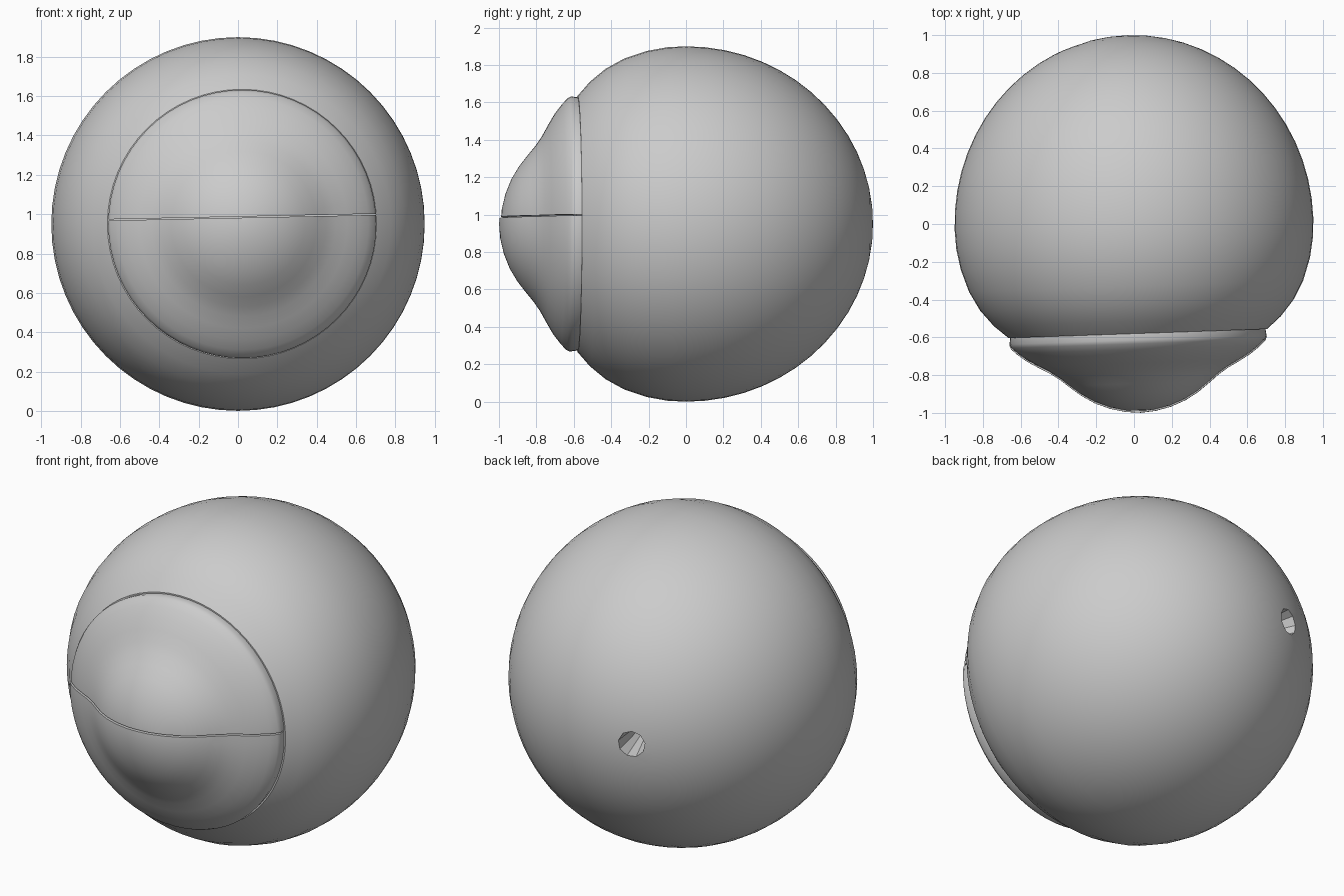
import bpy, bmesh, math
from mathutils import Matrix, Vector

old = bpy.data.objects.get("Cube")
if old:
    bpy.data.objects.remove(old, do_unlink=True)

GREY = (0.6, 0.6, 0.6, 1.0)
mat = bpy.data.materials.new("plain grey")
mat.use_nodes = True
mat.diffuse_color = GREY
mat.node_tree.nodes["Principled BSDF"].inputs["Base Color"].default_value = GREY

CENTRE = Vector((0, 0, 0.95))
PLACE = Matrix.Translation(CENTRE) @ Matrix.Rotation(math.radians(2), 4, "Z")


def lathe(profile, steps=64):
    """Spin (radius, y) points around the y axis, then tilt into place."""
    bm = bmesh.new()
    verts = [bm.verts.new((r, y, 0)) for r, y in profile]
    edges = [bm.edges.new(pair) for pair in zip(verts, verts[1:])]
    bmesh.ops.spin(bm, geom=verts + edges, cent=(0, 0, 0), axis=(0, 1, 0),
                   angle=math.tau, steps=steps)
    bmesh.ops.remove_doubles(bm, verts=bm.verts, dist=0.0005)
    bmesh.ops.recalc_face_normals(bm, faces=bm.faces)
    bm.transform(PLACE)
    return bm


def finish(bm, name):
    mesh = bpy.data.meshes.new(name)
    bm.to_mesh(mesh)
    bm.free()
    obj = bpy.data.objects.new(name, mesh)
    bpy.context.collection.objects.link(obj)
    mesh.materials.append(mat)
    return obj


def activate(obj):
    bpy.ops.object.select_all(action="DESELECT")
    obj.select_set(True)
    bpy.context.view_layer.objects.active = obj


def smooth(obj):
    activate(obj)
    bpy.ops.object.shade_smooth_by_angle(angle=math.radians(35))


# Main ball: slightly long at the back, flattened towards the front rim
arc = [math.radians(a) for a in range(0, 91, 6)]
back = [(0.95 * math.sin(a), math.cos(a)) for a in arc]
front = [(0.945, -0.1), (0.925, -0.21), (0.885, -0.33), (0.83, -0.43),
         (0.76, -0.515), (0.685, -0.58), (0, -0.585)]
ball = finish(lathe(back + front), "eyeball")

# Small pit at the rear, off to one side
pit = Vector((-0.30, 0.94, 0.01))
cutter_bm = bmesh.new()
bmesh.ops.create_cone(cutter_bm, cap_ends=True, segments=9, radius1=0.04,
                      radius2=0.09, depth=0.3)
cutter_bm.transform(Matrix.Translation(CENTRE + pit * 0.94)
                    @ pit.to_track_quat("Z", "Y").to_matrix().to_4x4())
cutter = finish(cutter_bm, "pit_cutter")
cutter.hide_render = True
cut = ball.modifiers.new("rear pit", "BOOLEAN")
cut.operation = "DIFFERENCE"
cut.solver = "EXACT"
cut.object = cutter
activate(ball)
bpy.ops.object.modifier_apply(modifier=cut.name)
bpy.data.objects.remove(cutter, do_unlink=True)
smooth(ball)

# Bulging front cap, a closed shell split by a nearly level seam
outer = [(0, -1), (0.08, -0.993), (0.16, -0.974), (0.24, -0.942),
         (0.31, -0.9), (0.37, -0.853), (0.42, -0.812), (0.47, -0.778),
         (0.53, -0.745), (0.59, -0.71), (0.64, -0.672), (0.672, -0.642),
         (0.682, -0.622), (0.676, -0.578)]
inner = [(0.6, -0.58), (0.5, -0.7), (0.36, -0.8), (0.2, -0.91), (0, -0.95)]
tilt = math.radians(1.2)
seam_normal = Vector((-math.sin(tilt), 0, math.cos(tilt)))

for name, side in (("upper_front_cap", 1), ("lower_front_cap", -1)):
    bm = lathe(outer + inner)
    seam = Vector((0.03, 0, 0.985)) + seam_normal * 0.003 * side
    bmesh.ops.bisect_plane(bm, geom=bm.verts[:] + bm.edges[:] + bm.faces[:],
                           plane_co=seam, plane_no=seam_normal * side,
                           clear_inner=True)
    rim = [e for e in bm.edges if e.is_boundary]
    bmesh.ops.triangle_fill(bm, edges=rim, use_beauty=True)
    bmesh.ops.recalc_face_normals(bm, faces=bm.faces)
    if side > 0:
        bmesh.ops.translate(bm, verts=bm.verts, vec=(0, 0.008, 0))
    smooth(finish(bm, name))
